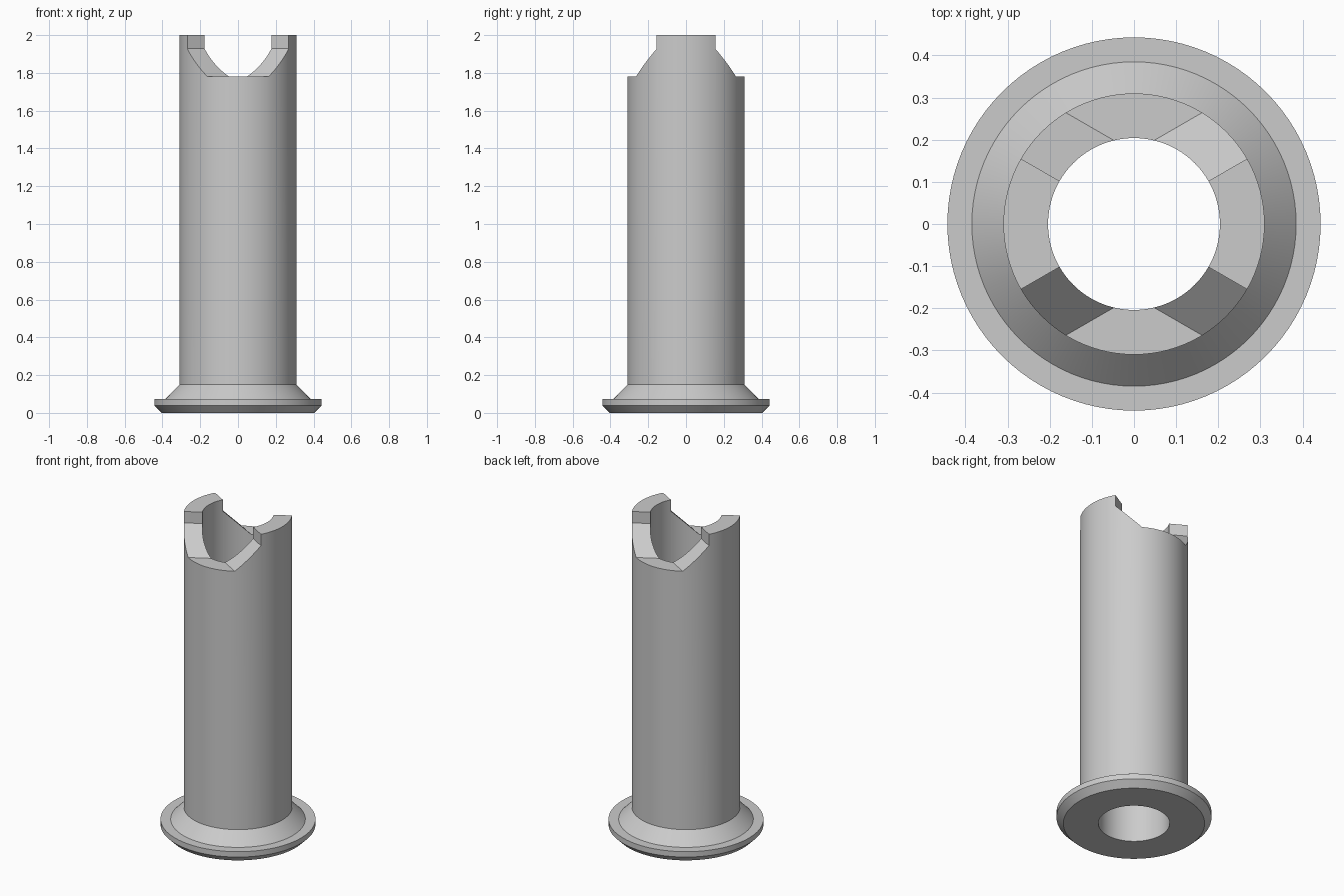
import bpy
import bmesh
from math import cos, sin, tan, tau, radians

if "Cube" in bpy.data.objects:
    bpy.data.objects.remove(bpy.data.objects["Cube"], do_unlink=True)

SEGMENTS = 96
BORE, TUBE, FLANGE = 0.204, 0.31, 0.443
TOP, NOTCH_FLOOR, SLOPE_TOP = 2.0, 1.78, 1.928


def make_material(name, colour):
    mat = bpy.data.materials.new(name)
    mat.use_nodes = True
    mat.diffuse_color = colour
    mat.node_tree.nodes["Principled BSDF"].inputs["Base Color"].default_value = colour
    return mat


def make_object(name, bm):
    bmesh.ops.recalc_face_normals(bm, faces=bm.faces)
    mesh = bpy.data.meshes.new(name)
    bm.to_mesh(mesh)
    bm.free()
    obj = bpy.data.objects.new(name, mesh)
    bpy.context.collection.objects.link(obj)
    return obj


def lathe(name, profile):
    """Revolve a closed (radius, height) outline around z."""
    bm = bmesh.new()
    rings = [[bm.verts.new((r * cos(tau * i / SEGMENTS), r * sin(tau * i / SEGMENTS), z))
              for r, z in profile] for i in range(SEGMENTS)]
    n = len(profile)
    for i, ring in enumerate(rings):
        after = rings[(i + 1) % SEGMENTS]
        for j in range(n):
            k = (j + 1) % n
            bm.faces.new((ring[j], after[j], after[k], ring[k]))
    return make_object(name, bm)


def notch_cutter(name, side):
    """Wedge with radial walls above and 45 degree ramps down to a flat floor."""
    bm = bmesh.new()
    reach = 0.9
    rise = reach * tan(radians(30))
    ramp = (SLOPE_TOP - NOTCH_FLOOR) / cos(radians(30))
    levels = []
    for z, apex in ((NOTCH_FLOOR, ramp), (SLOPE_TOP, 0), (TOP + 0.1, 0)):
        levels.append([bm.verts.new((x, side * (apex + y), z))
                       for x, y in ((0, 0), (reach, rise), (-reach, rise))])
    for low, high in zip(levels, levels[1:]):
        for j in range(3):
            k = (j + 1) % 3
            bm.faces.new((low[j], low[k], high[k], high[j]))
    bm.faces.new(levels[0])
    bm.faces.new(levels[-1])
    cutter = make_object(name, bm)
    cutter.hide_render = True
    return cutter


# Hollow tube with chamfered flange and conical collar
sleeve = lathe("flanged_sleeve", [
    (BORE, 0), (0.404, 0), (FLANGE, 0.039), (FLANGE, 0.073),
    (0.385, 0.073), (TUBE, 0.15), (TUBE, TOP), (BORE, TOP)])
sleeve.data.materials.append(make_material("plain grey", (0.6, 0.6, 0.6, 1)))

bpy.ops.object.select_all(action="DESELECT")
sleeve.select_set(True)
bpy.context.view_layer.objects.active = sleeve

# Front and back notches leave a prong on each side
for label, side in (("front", -1), ("back", 1)):
    cutter = notch_cutter(label + "_notch_cutter", side)
    cut = sleeve.modifiers.new(label + "_notch", "BOOLEAN")
    cut.operation = "DIFFERENCE"
    cut.solver = "EXACT"
    cut.object = cutter
    bpy.ops.object.modifier_apply(modifier=cut.name)
    bpy.data.objects.remove(cutter, do_unlink=True)

bpy.ops.object.shade_smooth_by_angle(angle=radians(25))
